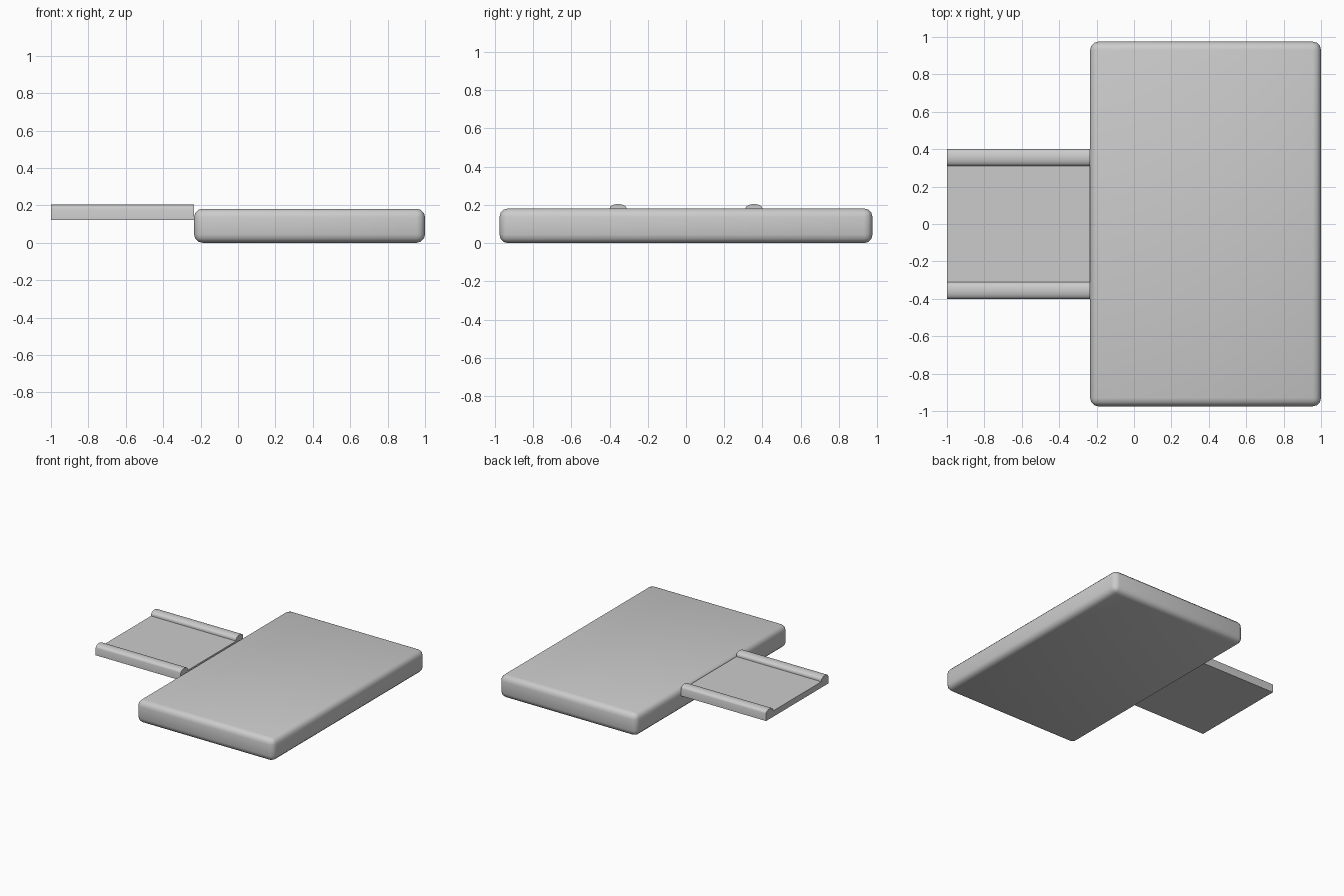
import bpy, bmesh, math

if "Cube" in bpy.data.objects:
    bpy.data.objects.remove(bpy.data.objects["Cube"])

def finish(bm, name, angle):
    bmesh.ops.recalc_face_normals(bm, faces=bm.faces)
    me = bpy.data.meshes.new(name)
    bm.to_mesh(me)
    bm.free()
    ob = bpy.data.objects.new(name, me)
    bpy.context.collection.objects.link(ob)
    bpy.ops.object.select_all(action='DESELECT')
    ob.select_set(True)
    bpy.context.view_layer.objects.active = ob
    bpy.ops.object.shade_smooth_by_angle(angle=math.radians(angle))
    return ob

# Main slab with rounded edges
X0, X1, Y, Z0, Z1 = -0.235, 1.0, 0.975, 0.0, 0.182
bm = bmesh.new()
bmesh.ops.create_cube(bm, size=1)
for v in bm.verts:
    v.co.x = X1 if v.co.x > 0 else X0
    v.co.y = math.copysign(Y, v.co.y)
    v.co.z = Z1 if v.co.z > 0 else Z0
bmesh.ops.bevel(bm, geom=bm.edges[:], offset=0.045, segments=3, profile=0.5,
                affect='EDGES', clamp_overlap=True)
finish(bm, "slab", 40)

# Side tray: one cross-section with a rounded rail on each edge
R, FLOOR, BASE, SPRING, TOP = 0.0445, 0.17, 0.122, 0.182, 0.205
rail = [(0.40, BASE)]
for i in range(9):
    a = math.pi * i / 8
    rail.append((0.3555 + R * math.cos(a), SPRING + (TOP - SPRING) * math.sin(a)))
rail.append((0.311, FLOOR))
profile = rail + [(-y, z) for y, z in reversed(rail)]

bm = bmesh.new()
face = bm.faces.new([bm.verts.new((-1.0, y, z)) for y, z in profile])
ext = bmesh.ops.extrude_face_region(bm, geom=[face], use_keep_orig=True)
for g in ext["geom"]:
    if isinstance(g, bmesh.types.BMVert):
        g.co.x = X0
finish(bm, "side_tray", 35)
